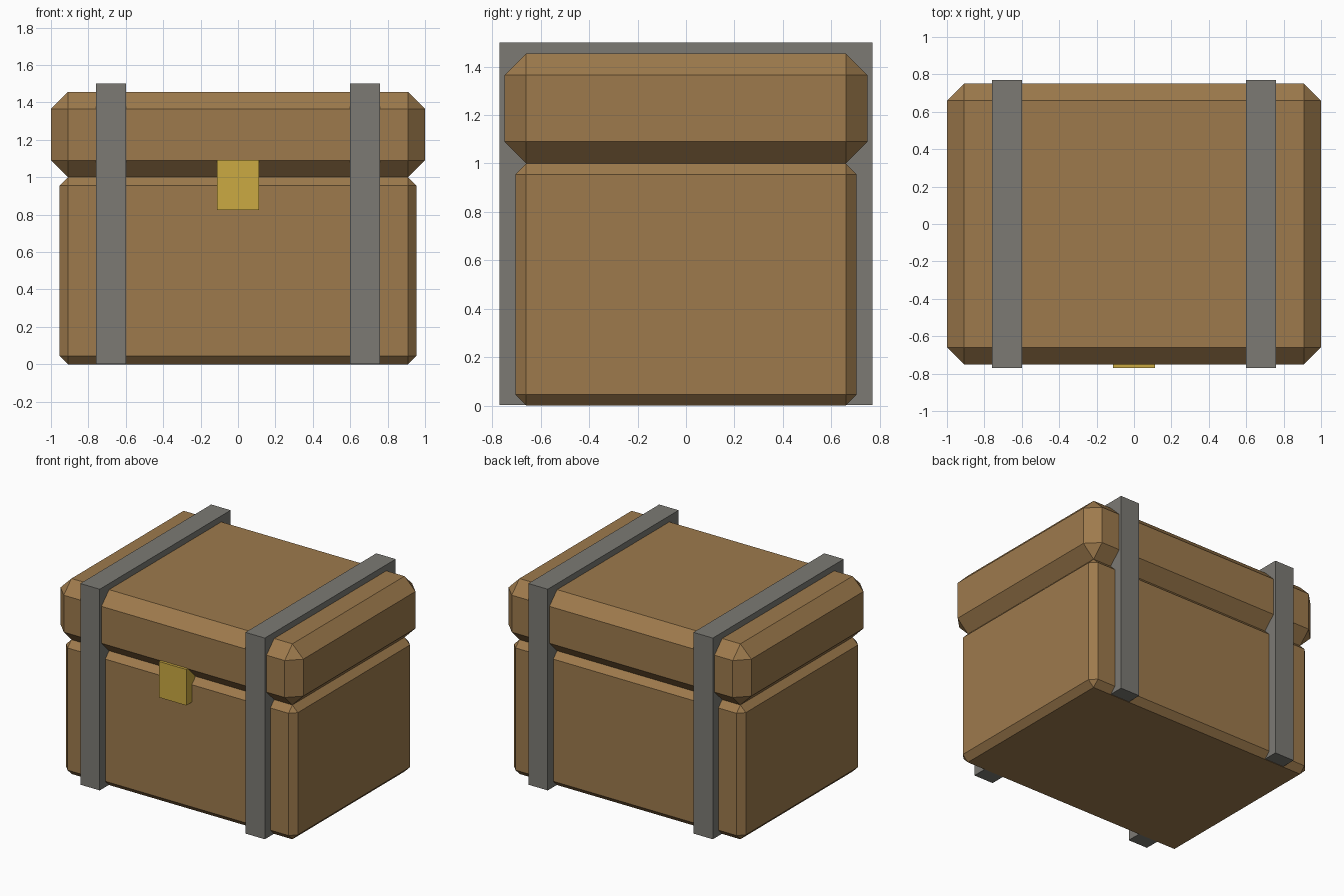
import bpy
import bmesh
from mathutils import Vector

cube = bpy.data.objects.get("Cube")
if cube:
    bpy.data.objects.remove(cube, do_unlink=True)


def material(name, color):
    mat = bpy.data.materials.new(name)
    mat.use_nodes = True
    mat.diffuse_color = (*color, 1)
    mat.node_tree.nodes["Principled BSDF"].inputs["Base Color"].default_value = (*color, 1)
    return mat


def box(name, low, high, mat, bevel=0):
    """Flat-shaded box between two corners, with optional chamfered edges."""
    low, high = Vector(low), Vector(high)
    bm = bmesh.new()
    bmesh.ops.create_cube(bm, size=1)
    bmesh.ops.scale(bm, vec=high - low, verts=bm.verts)
    if bevel:
        bmesh.ops.bevel(bm, geom=bm.edges[:], offset=bevel, segments=1,
                        profile=0.5, affect='EDGES')
    mesh = bpy.data.meshes.new(name)
    bm.to_mesh(mesh)
    bm.free()
    mesh.materials.append(mat)
    obj = bpy.data.objects.new(name, mesh)
    obj.location = (low + high) / 2
    bpy.context.collection.objects.link(obj)
    return obj


wood = material("brown wood", (0.34, 0.195, 0.073))
iron = material("grey iron", (0.2, 0.195, 0.175))
brass = material("yellow brass", (0.6, 0.40, 0.054))

# Chest body and wider lid, both chamfered
box("chest_body", (-0.955, -0.705, 0), (0.955, 0.705, 1.0), wood, 0.045)
box("chest_lid", (-1, -0.75, 1.0), (1, 0.75, 1.455), wood, 0.09)

# Straps wrapping the whole chest, just clear of the floor
for name, x in (("left_strap", 0.68), ("right_strap", -0.68)):
    box(name, (x - 0.08, -0.77, 0.002), (x + 0.08, 0.77, 1.5), iron)

# Front latch
box("latch", (-0.113, -0.77, 0.825), (0.113, -0.67, 1.093), brass)
